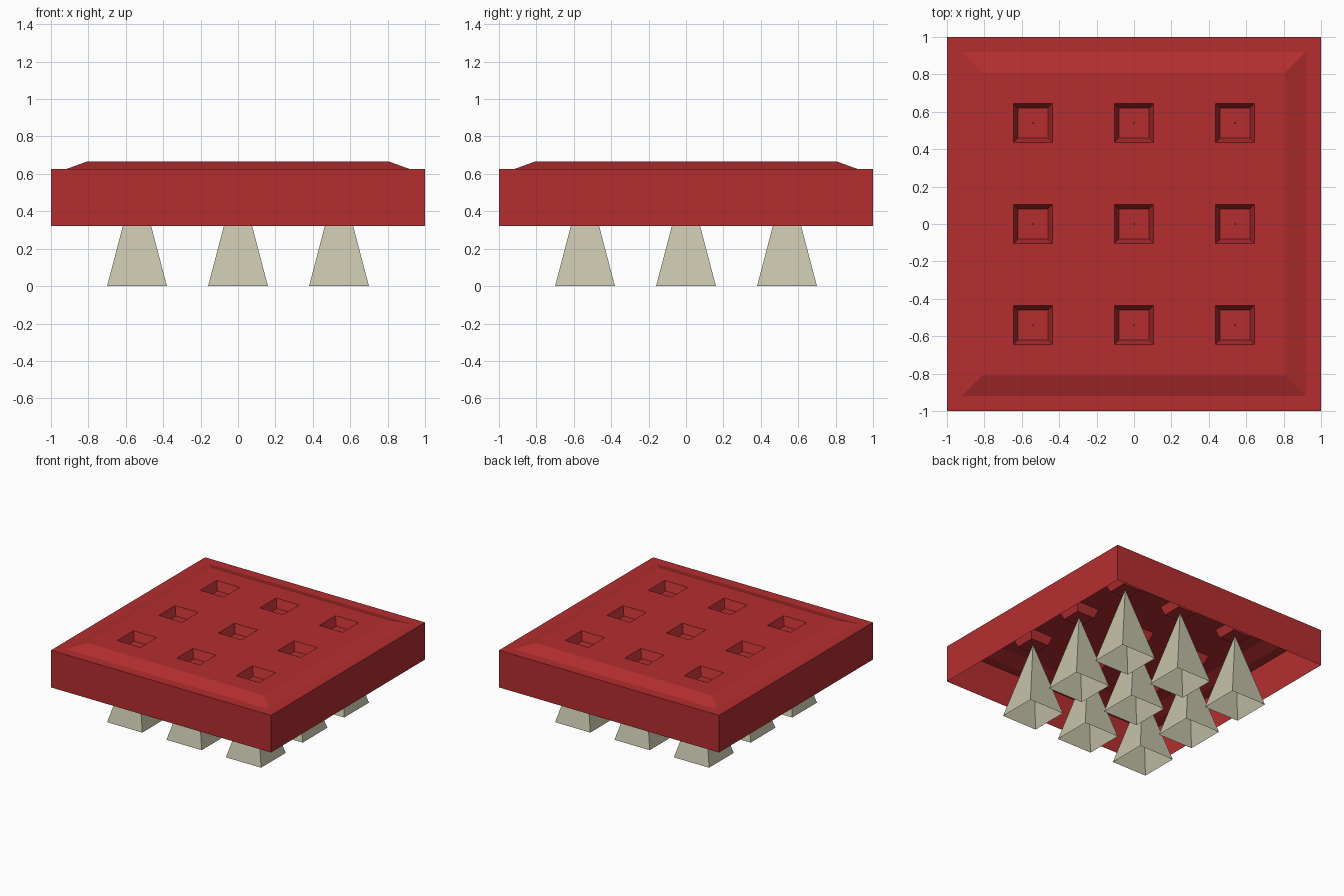
import bpy, bmesh, math
from mathutils import Vector

if "Cube" in bpy.data.objects:
    bpy.data.objects.remove(bpy.data.objects["Cube"])


def material(name, rgb):
    m = bpy.data.materials.new(name)
    m.diffuse_color = (*rgb, 1.0)
    m.use_nodes = True
    m.node_tree.nodes["Principled BSDF"].inputs["Base Color"].default_value = m.diffuse_color
    return m


def finish(bm, name, mat):
    me = bpy.data.meshes.new(name)
    bm.to_mesh(me)
    bm.free()
    me.materials.append(mat)
    ob = bpy.data.objects.new(name, me)
    bpy.context.collection.objects.link(ob)
    return ob


red = material("red plate", (0.46, 0.027, 0.029))
bone = material("pale spike", (0.56, 0.54, 0.40))

PITCH = 0.54
HOLE = 0.105
TOP, LEDGE, BOTTOM = 0.665, 0.625, 0.32
SOCKET_FLOOR = 0.595
centres = [-PITCH, 0.0, PITCH]

# Plate top: a grid whose odd cells are the sockets
cuts = [-0.81] + [c + s * HOLE for c in centres for s in (-1, 1)] + [0.81]
bm = bmesh.new()
grid = [[bm.verts.new((x, y, TOP)) for y in cuts] for x in cuts]
sockets = []
n = len(cuts) - 1
for i in range(n):
    for j in range(n):
        f = bm.faces.new((grid[i][j], grid[i + 1][j], grid[i + 1][j + 1], grid[i][j + 1]))
        if i % 2 and j % 2:
            sockets.append(f)
bm.normal_update()

# Plate rim: sloped border, flat ledge, then the open-bottomed skirt
edges = [e for e in bm.edges if e.is_boundary]
half = 0.81
for new_half, z in ((0.92, LEDGE), (1.0, LEDGE), (1.0, BOTTOM)):
    out = bmesh.ops.extrude_edge_only(bm, edges=edges)["geom"]
    for v in (g for g in out if isinstance(g, bmesh.types.BMVert)):
        k = new_half / half
        v.co = Vector((v.co.x * k, v.co.y * k, z))
    edges = [g for g in out if isinstance(g, bmesh.types.BMEdge) and g.is_boundary]
    half = new_half

# Sockets: tapered recesses with a small floor
bmesh.ops.inset_individual(bm, faces=sockets, thickness=0.035, depth=0.0)
for f in sockets:
    for v in f.verts:
        v.co.z = SOCKET_FLOOR
bmesh.ops.recalc_face_normals(bm, faces=bm.faces[:])
bm.normal_update()
if max(bm.faces, key=lambda f: f.calc_center_median().z).normal.z < 0:
    bmesh.ops.reverse_faces(bm, faces=bm.faces[:])
finish(bm, "plate", red)

# Spikes: open-based four-sided pyramids whose tips just pierce the sockets
for cx in centres:
    for cy in centres:
        bm = bmesh.new()
        tip = bm.verts.new((cx, cy, 0.61))
        base = [bm.verts.new((cx + sx * 0.16, cy + sy * 0.16, 0.0))
                for sx, sy in ((-1, -1), (1, -1), (1, 1), (-1, 1))]
        for i in range(4):
            bm.faces.new((base[i], base[(i + 1) % 4], tip))
        finish(bm, "spike", bone)
